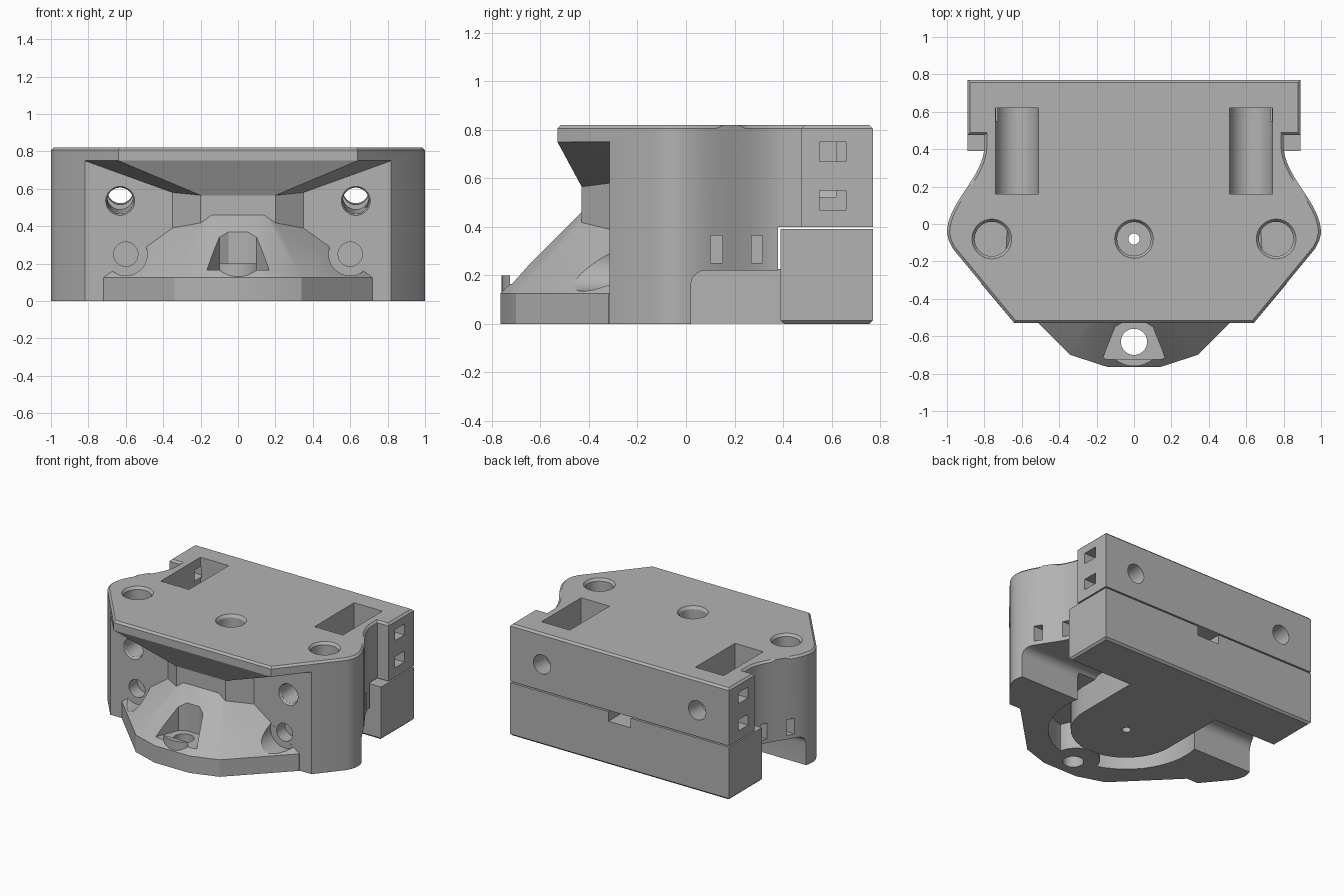
import bpy, bmesh, math
from mathutils import Vector

if "Cube" in bpy.data.objects:
    bpy.data.objects.remove(bpy.data.objects["Cube"], do_unlink=True)

grey = bpy.data.materials.new("plain_grey")
grey.use_nodes = True
colour = (0.45, 0.45, 0.45, 1)
grey.diffuse_color = colour
grey.node_tree.nodes["Principled BSDF"].inputs["Base Color"].default_value = colour


def finish(bm, name):
    bmesh.ops.recalc_face_normals(bm, faces=bm.faces)
    mesh = bpy.data.meshes.new(name)
    bm.to_mesh(mesh)
    bm.free()
    mesh.materials.append(grey)
    obj = bpy.data.objects.new(name, mesh)
    bpy.context.collection.objects.link(obj)
    return obj


def prism(points, z0, z1, name="cutter", chamfer_z=None):
    bm = bmesh.new()
    base = bm.faces.new([bm.verts.new((x, y, z0)) for x, y in points])
    top = bmesh.ops.extrude_face_region(bm, geom=[base])["geom"]
    for v in top:
        if isinstance(v, bmesh.types.BMVert):
            v.co.z = z1
    if base.is_valid is False or len(bm.faces) < len(points) + 2:
        bm.faces.new([v for v in bm.verts if v.co.z == z0])
    if chamfer_z is not None:
        edges = [e for e in bm.edges if all(abs(v.co.z - chamfer_z) < 1e-5 for v in e.verts)]
        bmesh.ops.bevel(bm, geom=edges, offset=0.014, segments=1, affect='EDGES')
    return finish(bm, name)


def hull(points, name="cutter", round_edges=0):
    bm = bmesh.new()
    for p in points:
        bm.verts.new(p)
    out = bmesh.ops.convex_hull(bm, input=bm.verts)
    junk = set(out["geom_interior"] + out["geom_unused"])
    bmesh.ops.delete(bm, geom=[v for v in junk if isinstance(v, bmesh.types.BMVert)], context='VERTS')
    bmesh.ops.dissolve_limit(bm, angle_limit=0.01, verts=bm.verts, edges=bm.edges)
    if round_edges:
        bmesh.ops.bevel(bm, geom=bm.edges[:], offset=round_edges, segments=5,
                        profile=0.5, affect='EDGES')
    return finish(bm, name)


def box(x0, x1, y0, y1, z0, z1, name="cutter", r=0):
    return hull([(x, y, z) for x in (x0, x1) for y in (y0, y1) for z in (z0, z1)], name, r)


def cyl(a, b, r, r2=None, name="cutter"):
    a, b = Vector(a), Vector(b)
    bm = bmesh.new()
    bmesh.ops.create_cone(bm, cap_ends=True, segments=48, radius1=r,
                          radius2=r if r2 is None else r2, depth=(b - a).length)
    bm.transform((b - a).to_track_quat('Z', 'Y').to_matrix().to_4x4())
    bmesh.ops.translate(bm, verts=bm.verts, vec=(a + b) / 2)
    return finish(bm, name)


def combine(target, others, operation):
    for other in others:
        mod = target.modifiers.new("combine", 'BOOLEAN')
        mod.operation, mod.solver, mod.object = operation, 'EXACT', other
        graph = bpy.context.evaluated_depsgraph_get()
        mesh = bpy.data.meshes.new_from_object(target.evaluated_get(graph))
        target.modifiers.clear()
        target.data = mesh
        bpy.data.objects.remove(other, do_unlink=True)


def both(points):
    return [(s * p[0],) + tuple(p[1:]) for p in points for s in (-1, 1)]


# Main body: waisted outline with square back wings
side = [(0.64, -0.53), (0.97, -0.13), (0.99, -0.09)]
side += [(0.9 + 0.1 * math.cos(math.pi * i / 16), -0.05 + 0.47 * i / 16) for i in range(17)]
side += [(0.8, 0.475), (0.89, 0.475), (0.89, 0.77)]
outline = side + [(-x, y) for x, y in reversed(side)]
body = prism(outline, 0, 0.82, "main_body", chamfer_z=0.82)
combine(body, [box(-2, 2, -1, -0.315, -1, 0.75),
               box(-2, 2, 0.38, 1, -1, 0.4)], 'DIFFERENCE')

# Sloped support below the lip, centre column and faceted nose
lip = hull(both([(0.82, -0.315, 0.75), (0.64, -0.53, 0.75), (0.62, -0.51, 0.78), (0.78, -0.28, 0.78),
                 (0.2, -0.43, 0.565), (0.35, -0.315, 0.58), (0.35, -0.28, 0.58)]))
column = hull(both([(x, y, z) for z in (0.2, 0.6)
                    for x, y in ((0.2, -0.43), (0.35, -0.315), (0.35, -0.28))]))
foot = [(0.72, -0.28), (0.72, -0.32), (0.34, -0.7), (0.14, -0.765)]
nose = hull(both([(x, y, 0) for x, y in foot] + [(x, y, 0.125) for x, y in foot]
                 + [(0.14, -0.43, 0.46), (0.13, -0.71, 0.175), (0.35, -0.315, 0.39),
                    (0.5, -0.315, 0.28), (0.14, -0.28, 0.46), (0.35, -0.28, 0.39), (0.5, -0.28, 0.28)]))
combine(body, [lip, column, nose], 'UNION')

# Underside groove, open to both sides behind the front wall
combine(body, [cyl((0, -0.08, -0.1), (0, -0.08, 0.2), 0.52),
               box(-1.2, 1.2, 0.02, 0.6, -0.3, 0.22, r=0.06)], 'DIFFERENCE')
combine(body, [cyl((0, -0.6, 0), (0, -0.6, 0.2), 0.16)], 'UNION')

# Nose pocket and drain hole
pocket = [(0.17, -0.725), (0.1, -0.55), (0.05, -0.52)]
combine(body, [prism(pocket + [(-x, y) for x, y in reversed(pocket)], 0.165, 0.6),
               cyl((0, -0.63, -0.1), (0, -0.63, 0.3), 0.07),
               cyl((0, -0.08, 0.62), (0, -0.08, 1), 0.09),
               cyl((0, -0.08, 0.8), (0, -0.08, 0.83), 0.09, 0.11),
               cyl((0, -0.08, -0.1), (0, -0.08, 1), 0.03)], 'DIFFERENCE')

# Mirrored holes, rod pockets and tie slots
for s in (-1, 1):
    arc = [(s * 0.625 + 0.115 * math.cos(a), 0.57 - 0.115 * math.sin(a))
           for a in (math.pi * i / 16 for i in range(17))]
    arc += [(s * 0.625 - 0.115, 1), (s * 0.625 + 0.115, 1)]
    cuts = [hull([(x, y, z) for x, z in arc for y in (0.16, 0.62)]),
            cyl((s * 0.63, -0.6, 0.52), (s * 0.63, 0.9, 0.6), 0.07),
            cyl((s * 0.63, -0.36, 0.535), (s * 0.63, -0.3, 0.535), 0.1, 0.07),
            cyl((s * 0.6, -0.9, 0.25), (s * 0.6, -0.316, 0.25), 0.115),
            cyl((s * 0.6, -0.4, 0.25), (s * 0.6, -0.22, 0.25), 0.065),
            cyl((s * 0.76, -0.08, 0.5), (s * 0.76, -0.08, 1), 0.092),
            cyl((s * 0.76, -0.08, 0.802), (s * 0.76, -0.08, 0.83), 0.092, 0.114)]
    for y0, y1, z0, z1 in ((0.55, 0.66, 0.67, 0.75), (0.55, 0.66, 0.47, 0.55),
                           (0.1, 0.15, 0.25, 0.365), (0.27, 0.315, 0.25, 0.365)):
        cuts.append(box(s * 0.73, s * 1.2, y0, y1, z0, z1))
    combine(body, cuts, 'DIFFERENCE')

# Lower back block with a cable notch
block = prism([(-0.89, 0.39), (0.89, 0.39), (0.89, 0.77), (-0.89, 0.77)], 0, 0.39,
              "back_block", chamfer_z=0)
combine(block, [box(-0.09, 0.09, 0.45, 1, 0.32, 0.5)], 'DIFFERENCE')

# Rounded tongue reaching forward from the block
tongue_outline = [(-0.37, 0.42), (0.37, 0.42)]
tongue_outline += [(0.37 * math.cos(a), -0.08 - 0.37 * math.sin(a))
                   for a in (math.pi * i / 24 for i in range(25))]
tongue = prism(tongue_outline, 0.002, 0.225, "bottom_tongue")
combine(tongue, [cyl((0, -0.08, -0.1), (0, -0.08, 0.5), 0.03)], 'DIFFERENCE')

# Smooth the curved walls, keep the edges crisp
bpy.ops.object.select_all(action='DESELECT')
for part in (body, block, tongue):
    part.select_set(True)
bpy.context.view_layer.objects.active = body
bpy.ops.object.shade_smooth_by_angle(angle=math.radians(25))
